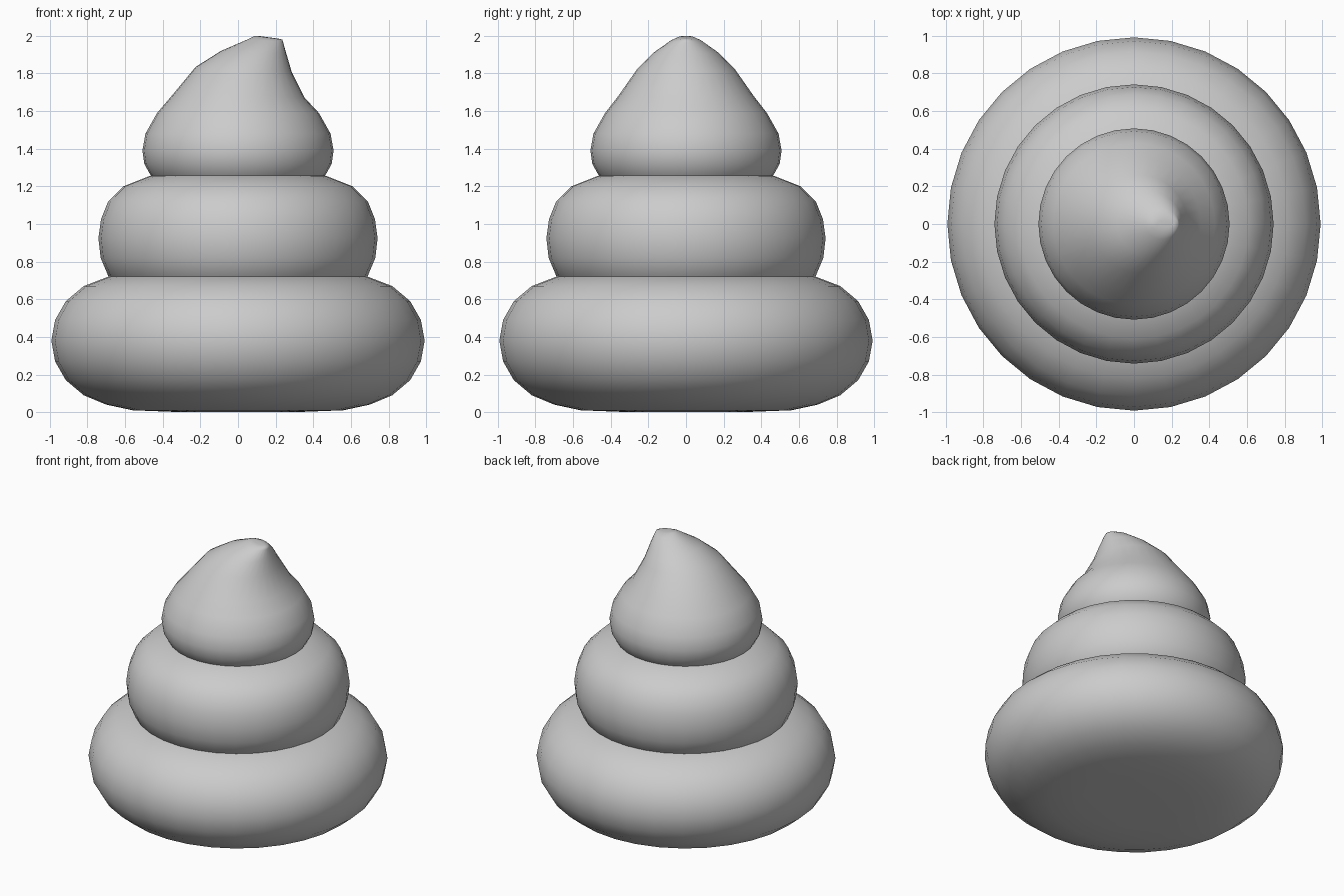
import bpy, bmesh
from math import cos, sin, pi

if "Cube" in bpy.data.objects:
    bpy.data.objects.remove(bpy.data.objects["Cube"])

SEG = 32


def loft(name, rings):
    """Skin elliptical rings (left x, left z, right x, right z, half depth), capped at both ends."""
    bm = bmesh.new()
    loops = []
    for lx, lz, rx, rz, ry in rings:
        cx, cz = (lx + rx) / 2, (lz + rz) / 2
        hx, hz = (rx - lx) / 2, (rz - lz) / 2
        loops.append([bm.verts.new((cx + hx * cos(2 * pi * i / SEG),
                                    ry * sin(2 * pi * i / SEG),
                                    cz + hz * cos(2 * pi * i / SEG)))
                      for i in range(SEG)])
    for a, b in zip(loops, loops[1:]):
        for i in range(SEG):
            j = (i + 1) % SEG
            bm.faces.new((a[i], a[j], b[j], b[i]))
    bm.faces.new(loops[0][::-1])
    bm.faces.new(loops[-1])
    for f in bm.faces:
        f.smooth = True
    me = bpy.data.meshes.new(name)
    bm.to_mesh(me)
    bm.free()
    ob = bpy.data.objects.new(name, me)
    bpy.context.collection.objects.link(ob)
    return ob


def level(profile):
    """Turn (radius, z) points into level circular rings."""
    return [(-r, z, r, z, r) for r, z in profile]


# wide bottom coil, nearly flat underneath
loft("lower_coil", level([
    (0.1, 0.0), (0.35, 0.002), (0.56, 0.01), (0.70, 0.04), (0.82, 0.09),
    (0.915, 0.17), (0.972, 0.27), (0.992, 0.38), (0.972, 0.49),
    (0.915, 0.59), (0.82, 0.67), (0.69, 0.72), (0.55, 0.74), (0.2, 0.75)]))

# middle coil
loft("middle_coil", level([
    (0.3, 0.63), (0.61, 0.65), (0.69, 0.725), (0.73, 0.82), (0.742, 0.925),
    (0.728, 1.025), (0.69, 1.12), (0.61, 1.20), (0.47, 1.255),
    (0.33, 1.28), (0.1, 1.28)]))

# top coil drawn out to a tip that leans to the right
loft("upper_swirl", level([
    (0.2, 1.19), (0.41, 1.20), (0.465, 1.26), (0.498, 1.32),
    (0.508, 1.39), (0.492, 1.48), (0.43, 1.59)]) + [
    (-0.345, 1.69, 0.355, 1.67, 0.36),
    (-0.225, 1.835, 0.285, 1.81, 0.26),
    (-0.09, 1.92, 0.257, 1.905, 0.17),
    (0.06, 1.985, 0.24, 1.965, 0.08),
    (0.09, 2.0, 0.235, 1.98, 0.045),
    (0.12, 1.998, 0.215, 1.985, 0.015)])
